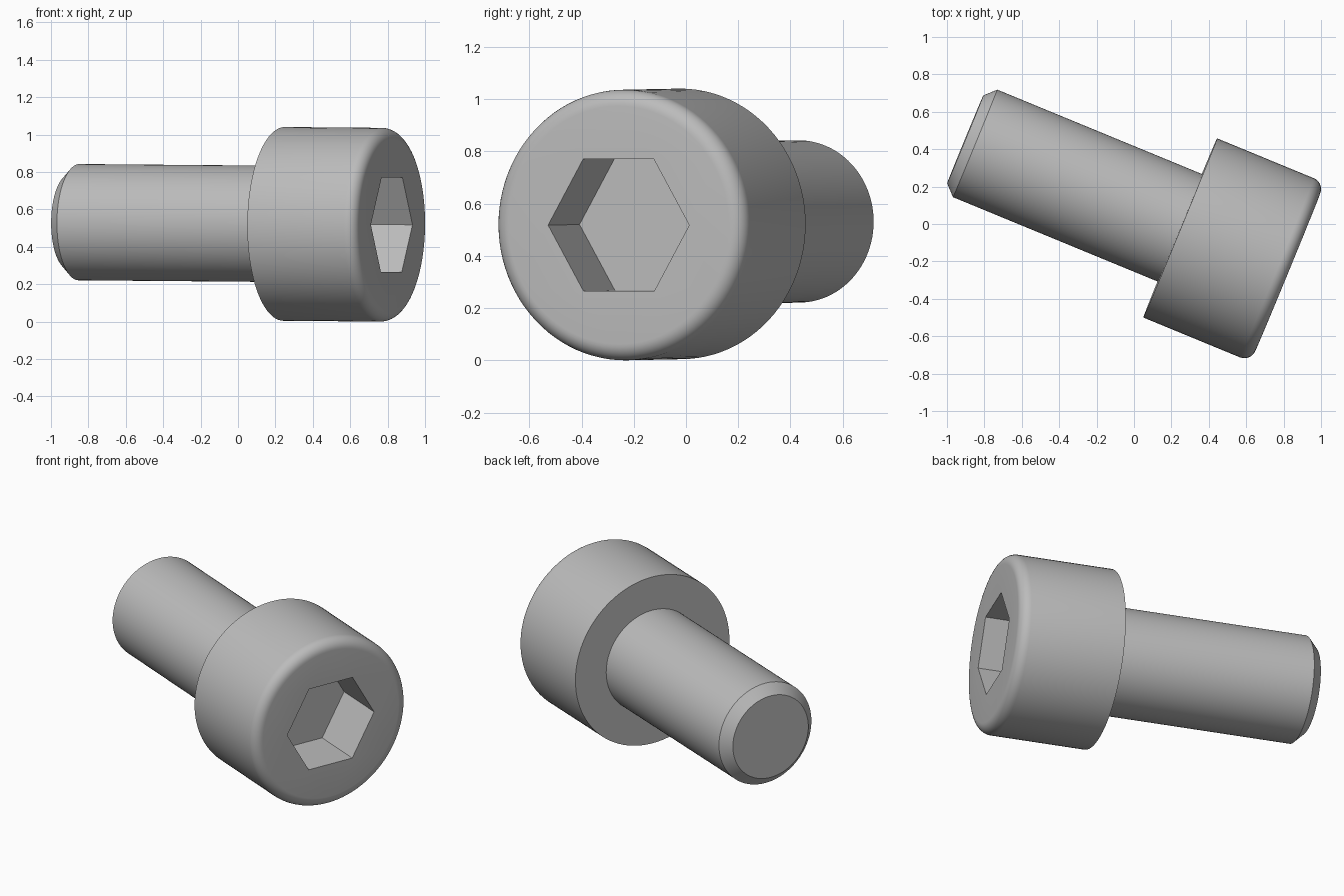
import bpy, bmesh
from math import sin, cos, tan, pi, radians
from mathutils import Matrix, Vector

if "Cube" in bpy.data.objects:
    bpy.data.objects.remove(bpy.data.objects["Cube"])

U = 0.1036                      # scale of one design unit
SEGMENTS = 96
HEAD_R, HEAD_H, FILLET = 5 * U, 6 * U, 0.6 * U
SHANK_R, SHANK_L, CHAMFER = 3 * U, 12 * U, 0.55 * U
HEX_FLATS, HEX_DEPTH = 0.506, 3.05 * U

steel = bpy.data.materials.new("grey steel")
steel.use_nodes = True
GREY = (0.5, 0.5, 0.5, 1)
steel.diffuse_color = GREY
steel.node_tree.nodes["Principled BSDF"].inputs["Base Color"].default_value = GREY

# Screw axis: turned sideways and tipped very slightly
axis = Vector((cos(radians(22.4)), -sin(radians(22.4)), -tan(radians(0.45)))).normalized()
side = Vector((0, 0, 1)).cross(axis).normalized()
up = axis.cross(side)
placement = Matrix.Translation((0.247, -0.021, 0.5225)) @ Matrix((side, up, axis)).transposed().to_4x4()


def ring(bm, radius, z, count):
    return [bm.verts.new((radius * cos(2 * pi * i / count), radius * sin(2 * pi * i / count), z))
            for i in range(count)]


def join(bm, a, b):
    n = len(a)
    for i in range(n):
        bm.faces.new((a[i], a[(i + 1) % n], b[(i + 1) % n], b[i]))


def lathe(bm, profile):
    rings = [ring(bm, r, z, SEGMENTS) for r, z in profile]
    for a, b in zip(rings, rings[1:]):
        join(bm, a, b)
    return rings


def loop_edges(bm, loop):
    return [bm.edges.get((v, loop[(i + 1) % len(loop)])) for i, v in enumerate(loop)]


def finish(bm, name):
    mesh = bpy.data.meshes.new(name)
    bm.to_mesh(mesh)
    bm.free()
    mesh.materials.append(steel)
    obj = bpy.data.objects.new(name, mesh)
    bpy.context.collection.objects.link(obj)
    obj.matrix_world = placement
    bpy.ops.object.select_all(action='DESELECT')
    obj.select_set(True)
    bpy.context.view_layer.objects.active = obj
    bpy.ops.object.shade_smooth_by_angle(angle=radians(30))


# Head: bearing face, cylinder wall and rounded front rim
bm = bmesh.new()
profile = [(SHANK_R, 0), (HEAD_R, 0)]
for k in range(9):
    a = k / 8 * pi / 2
    profile.append((HEAD_R - FILLET + FILLET * cos(a), HEAD_H - FILLET + FILLET * sin(a)))
rim = lathe(bm, profile)[-1]

# Hexagonal socket sunk into the front face
corner = HEX_FLATS / 3 ** 0.5
floor = ring(bm, corner, HEAD_H - HEX_DEPTH, 6)
mouth = ring(bm, corner, HEAD_H, 6)
join(bm, mouth, floor)
bm.faces.new(floor)
front = bmesh.ops.triangle_fill(bm, use_beauty=True, normal=(0, 0, 1),
                                edges=loop_edges(bm, rim) + loop_edges(bm, mouth))
for f in front["geom"]:
    if isinstance(f, bmesh.types.BMFace):
        f.normal_update()
        if f.normal.z < 0:
            f.normal_flip()
finish(bm, "socket_head")

# Shank with a chamfered tip
bm = bmesh.new()
tip = lathe(bm, [(SHANK_R - CHAMFER, -SHANK_L), (SHANK_R, CHAMFER - SHANK_L), (SHANK_R, 0)])[0]
bm.faces.new(tip[::-1])
finish(bm, "shank")
